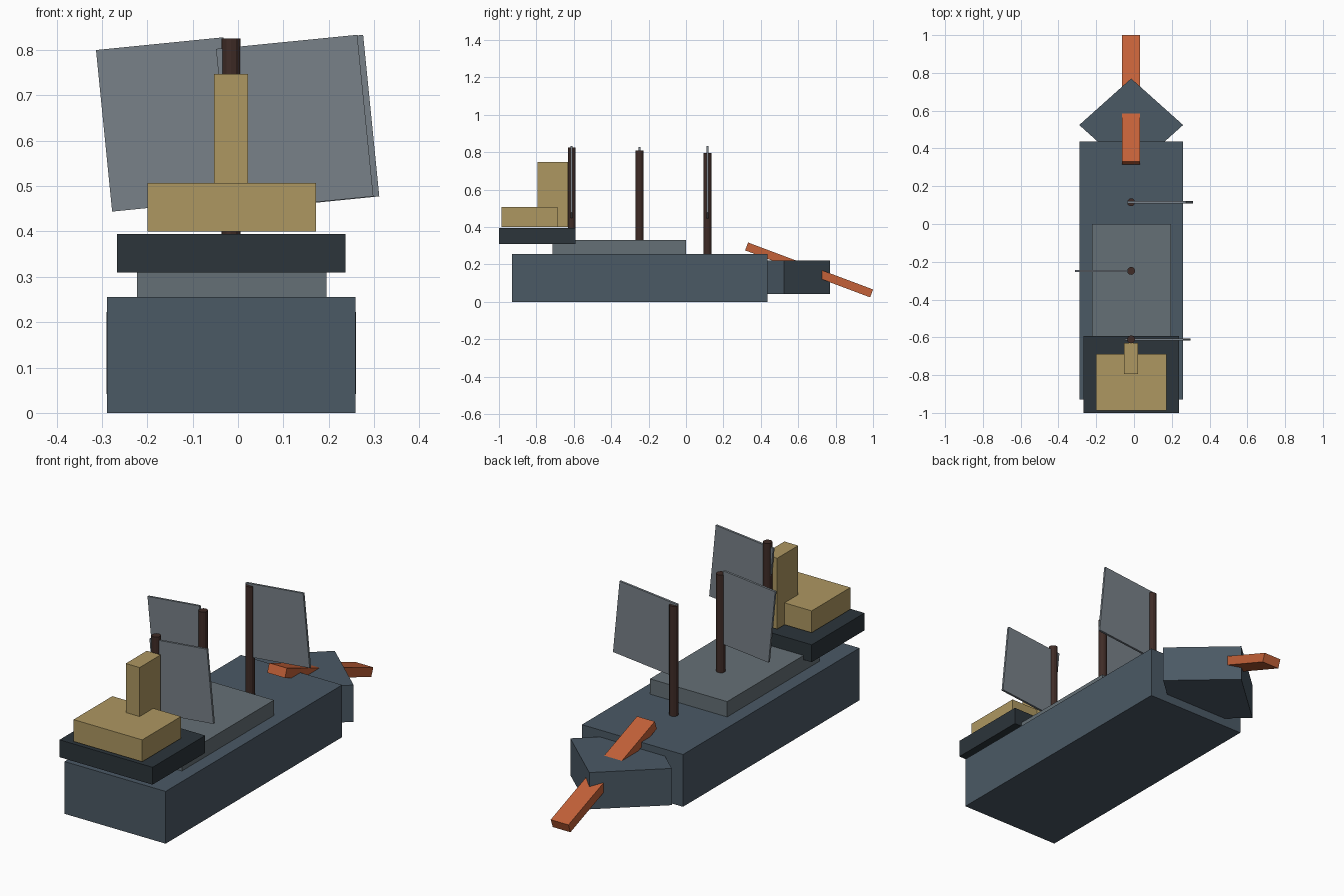
import bpy, math

if "Cube" in bpy.data.objects:
    bpy.data.objects.remove(bpy.data.objects["Cube"])

CX = -0.015  # centreline of the ship


def material(name, rgb):
    m = bpy.data.materials.new(name)
    m.diffuse_color = (*rgb, 1)
    m.use_nodes = True
    m.node_tree.nodes["Principled BSDF"].inputs["Base Color"].default_value = m.diffuse_color
    return m


SLATE = material("slate", (0.07, 0.10, 0.13))
DECK = material("deck_grey", (0.13, 0.16, 0.18))
DARK = material("dark_slate", (0.025, 0.035, 0.043))
GOLD = material("gold", (0.42, 0.31, 0.12))
WOOD = material("dark_wood", (0.05, 0.025, 0.02))
RUST = material("rust", (0.55, 0.12, 0.04))
SAIL = material("sail_grey", (0.19, 0.22, 0.25))


def finish(obj, name, mat):
    obj.name = name
    obj.data.materials.append(mat)
    return obj


def block(name, centre, size, mat, rot=(0, 0, 0)):
    bpy.ops.mesh.primitive_cube_add(size=1, location=centre, rotation=rot)
    obj = bpy.context.object
    obj.scale = size
    return finish(obj, name, mat)


def span(name, x, y, z, mat):
    ranges = (x, y, z)
    return block(name, [(a + b) / 2 for a, b in ranges], [b - a for a, b in ranges], mat)


def prism(name, sides, centre, scale, depth, mat):
    bpy.ops.mesh.primitive_cylinder_add(vertices=sides, radius=1, depth=depth, location=centre)
    obj = bpy.context.object
    obj.scale = (scale[0], scale[1], 1)
    return finish(obj, name, mat)


# Hull, raised deck and stern platform
span("hull", (-0.289, 0.259), (-0.93, 0.436), (0, 0.256), SLATE)
span("raised_deck", (-0.223, 0.195), (-0.713, 0), (0.25, 0.331), DECK)
span("stern_platform", (-0.267, 0.237), (-1, -0.592), (0.31, 0.395), DARK)

# Stern cabin and tower
span("cabin", (-0.2, 0.172), (-0.987, -0.687), (0.4, 0.507), GOLD)
span("tower", (-0.053, 0.022), (-0.793, -0.63), (0.4, 0.747), GOLD)

# Diamond-shaped bow, its rear half inside the hull
prism("bow", 4, (CX, 0.524, 0.132), (0.275, 0.246), 0.18, SLATE)

# Sloping bowsprit
block("bowsprit", (CX, 0.658, 0.171), (0.096, 0.714, 0.045), RUST, (math.radians(-20.6), 0, 0))

# Masts with tilted thin sails: y, base z, top z, sail x, sail z, sail width
rig = [
    ("front", 0.115, 0.245, 0.795, 0.138, 0.640, 0.313),
    ("middle", -0.248, 0.32, 0.81, -0.155, 0.636, 0.282),
    ("rear", -0.611, 0.385, 0.826, 0.125, 0.640, 0.313),
]
for tag, y, z0, z1, sx, sz, width in rig:
    prism(tag + "_mast", 12, (CX, y, (z0 + z1) / 2), (0.021, 0.021), z1 - z0, WOOD)
    block(tag + "_sail", (sx, y, sz), (width, 0.011, 0.358), SAIL, (0, math.radians(-5.7), 0))
